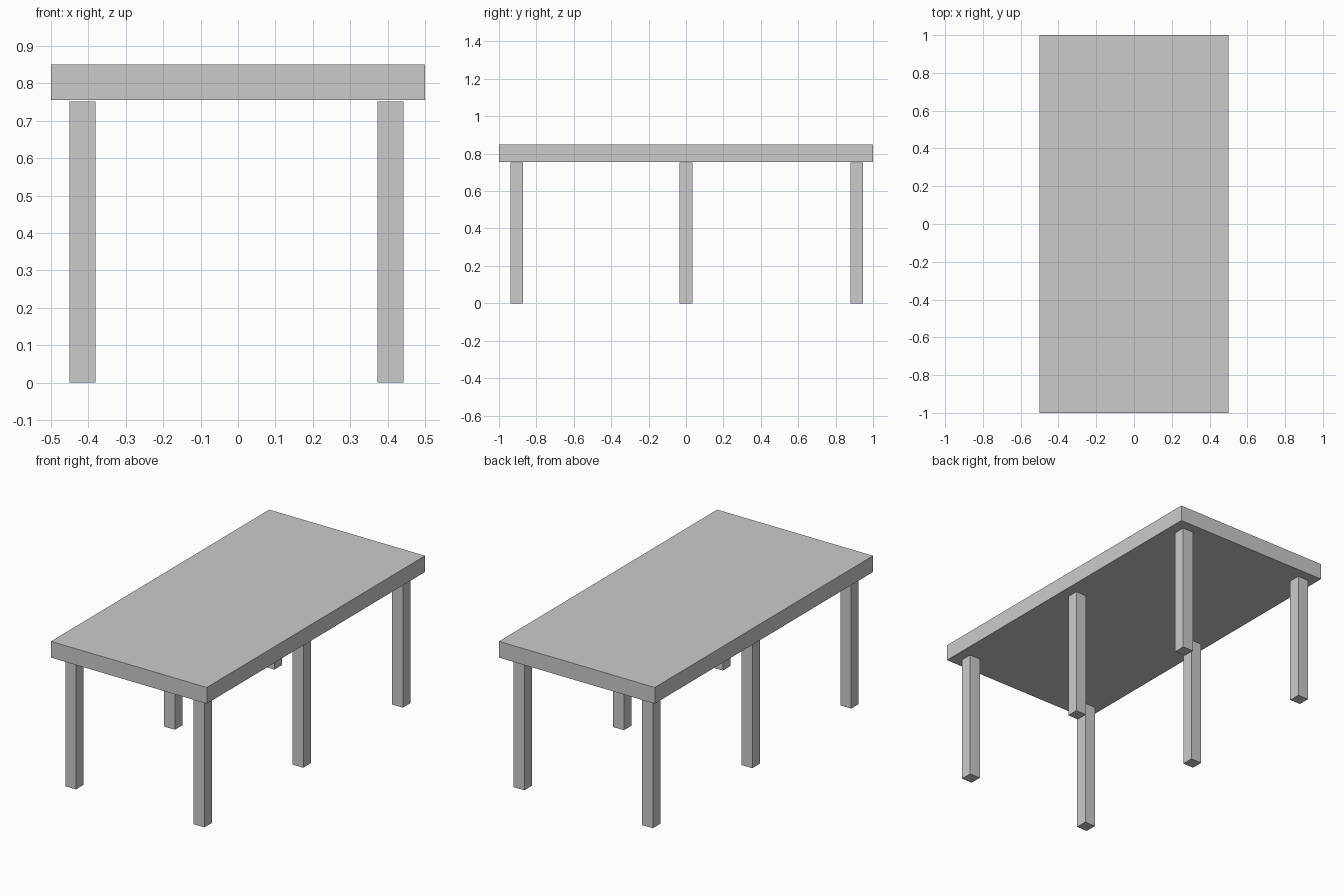
import bpy

if "Cube" in bpy.data.objects:
    bpy.data.objects.remove(bpy.data.objects["Cube"])


def box(name, center, size):
    bpy.ops.mesh.primitive_cube_add(size=1, location=center)
    obj = bpy.context.object
    obj.name = name
    obj.scale = size
    bpy.ops.object.transform_apply(location=False, rotation=False, scale=True)
    return obj


TOP_BOTTOM, TOP_HEIGHT = 0.756, 0.094
LEG_HEIGHT, LEG_WIDTH = 0.752, 0.069

# Table top
box("table_top", (0, 0, TOP_BOTTOM + TOP_HEIGHT / 2), (1, 2, TOP_HEIGHT))

# Three pairs of square legs, slightly off centre
for side, x in (("left", -0.416), ("right", 0.408)):
    for row, y in (("front", -0.905), ("middle", 0.001), ("back", 0.913)):
        box(f"{row}_{side}_leg", (x, y, LEG_HEIGHT / 2),
            (LEG_WIDTH, LEG_WIDTH, LEG_HEIGHT))
